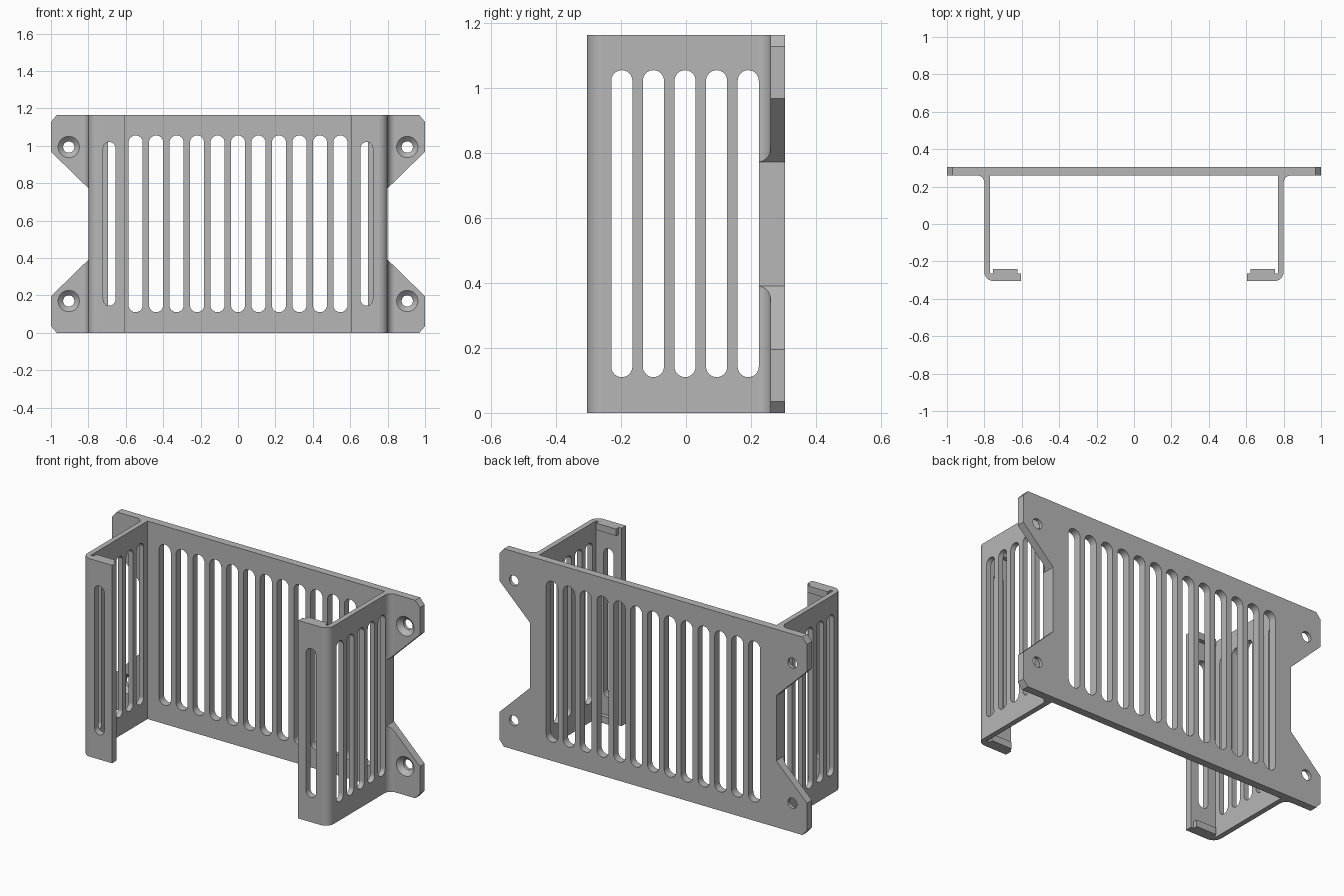
import bpy, bmesh
from math import cos, sin, pi
from mathutils import Matrix

if "Cube" in bpy.data.objects:
    bpy.data.objects.remove(bpy.data.objects["Cube"], do_unlink=True)

H = 1.163                 # height
BACK, PLATE = 0.305, 0.26  # rear and front faces of the back plate
WALL, INNER = 0.80, 0.77   # outer and inner faces of the side walls
SIDES = (-1, 1)

grey = bpy.data.materials.new("plain grey")
grey.use_nodes = True
grey.diffuse_color = (0.47, 0.47, 0.47, 1)
grey.node_tree.nodes["Principled BSDF"].inputs["Base Color"].default_value = grey.diffuse_color


def loft(bm, rings):
    """Closed solid through matching rings of points."""
    rows = [[bm.verts.new(p) for p in ring] for ring in rings]
    n = len(rows[0])
    for a, b in zip(rows, rows[1:]):
        for i in range(n):
            j = (i + 1) % n
            bm.faces.new((a[i], a[j], b[j], b[i]))
    bm.faces.new(rows[0][::-1])
    bm.faces.new(rows[-1])


def finish(bm, name):
    bmesh.ops.recalc_face_normals(bm, faces=bm.faces)
    mesh = bpy.data.meshes.new(name)
    bm.to_mesh(mesh)
    bm.free()
    ob = bpy.data.objects.new(name, mesh)
    bpy.context.collection.objects.link(ob)
    return ob


def arc(cx, cy, r, start, end, steps=10):
    angles = [start + (end - start) * i / steps for i in range(steps + 1)]
    return [(cx + r * cos(a), cy + r * sin(a)) for a in angles]


def slot_outline(c, width, low, high):
    r = width / 2
    return arc(c, high - r, r, 0, pi, 16) + arc(c, low + r, r, pi, 2 * pi, 16)


def prism_y(bm, outline, y0, y1):
    loft(bm, [[(x, y, z) for x, z in outline] for y in (y0, y1)])


def prism_x(bm, outline, x0, x1):
    loft(bm, [[(x, y, z) for y, z in outline] for x in (x0, x1)])


def cut(ob, bm, name):
    cutter = finish(bm, name)
    cutter.hide_render = True
    mod = ob.modifiers.new(name, "BOOLEAN")
    mod.operation, mod.solver, mod.object = "DIFFERENCE", "EXACT", cutter
    bpy.context.view_layer.objects.active = ob
    bpy.ops.object.modifier_apply(modifier=name)
    bpy.data.objects.remove(cutter, do_unlink=True)


# Bracket body: back plate, side walls and front flanges as one extruded profile
half = [(1, BACK), (1, PLATE)]
half += arc(0.84, 0.22, 0.04, pi / 2, pi)
half += arc(0.75, -0.255, 0.05, 0, -pi / 2)
half += [(0.605, -BACK), (0.605, -0.265), (INNER, -0.265), (INNER, PLATE)]
profile = half + [(-x, y) for x, y in reversed(half)]
bm = bmesh.new()
loft(bm, [[(x, y, z) for x, y in profile] for z in (0, H)])
body = finish(bm, "bracket_body")

# Side notches, clipped corners and countersunk screw holes
bm = bmesh.new()
for s in SIDES:
    edge = s * (WALL + 0.0005)
    prism_y(bm, [(edge, 0.39), (s * 1.1, 0.0975), (s * 1.1, H - 0.0975), (edge, H - 0.39)], 0.1, 0.4)
    for up in (False, True):
        def level(z):
            return H - z if up else z
        prism_y(bm, [(s * x, level(z)) for x, z in
                     ((0.94, -0.035), (1.03, 0.07), (1.1, -0.1))], 0.1, 0.4)
        loft(bm, [[(x, y, z) for x, z in arc(s * 0.905, level(0.17), r, 0, 2 * pi, 32)[:-1]]
                  for y, r in ((0.2, 0.057), (PLATE, 0.057), (0.285, 0.03), (0.4, 0.03))])
cut(body, bm, "ear_cutter")

# Ventilation slots in the plate, walls and flanges
bm = bmesh.new()
for i in range(-6, 7):
    prism_y(bm, slot_outline(i * 0.1095, 0.076, 0.11, 1.055), 0.24, 0.4)
for s in SIDES:
    for i in range(-2, 3):
        prism_x(bm, slot_outline(-0.003 + i * 0.0973, 0.065, 0.11, 1.055), s * 0.755, s * 0.88)
    prism_y(bm, slot_outline(s * 0.688, 0.065, 0.145, 1.02), -0.4, -0.255)
cut(body, bm, "slot_cutter")

# Retaining lips at both ends of each flange
parts = [body]
for s, side in zip(SIDES, ("right", "left")):
    for z, end in ((0.02, "lower"), (H - 0.02, "upper")):
        bm = bmesh.new()
        bmesh.ops.create_cube(bm, size=1, matrix=Matrix.Translation((s * 0.688, -0.2525, z))
                              @ Matrix.Diagonal((0.13, 0.025, 0.04, 1)))
        parts.append(finish(bm, f"{side}_{end}_lip"))

# Colour and shading
for ob in parts:
    ob.data.materials.clear()
    ob.data.materials.append(grey)
    for face in ob.data.polygons:
        face.material_index = 0
bpy.ops.object.select_all(action="DESELECT")
body.select_set(True)
bpy.context.view_layer.objects.active = body
bpy.ops.object.shade_smooth_by_angle(angle=0.5)
weighted = body.modifiers.new("weighted_normals", "WEIGHTED_NORMAL")
weighted.keep_sharp = True
